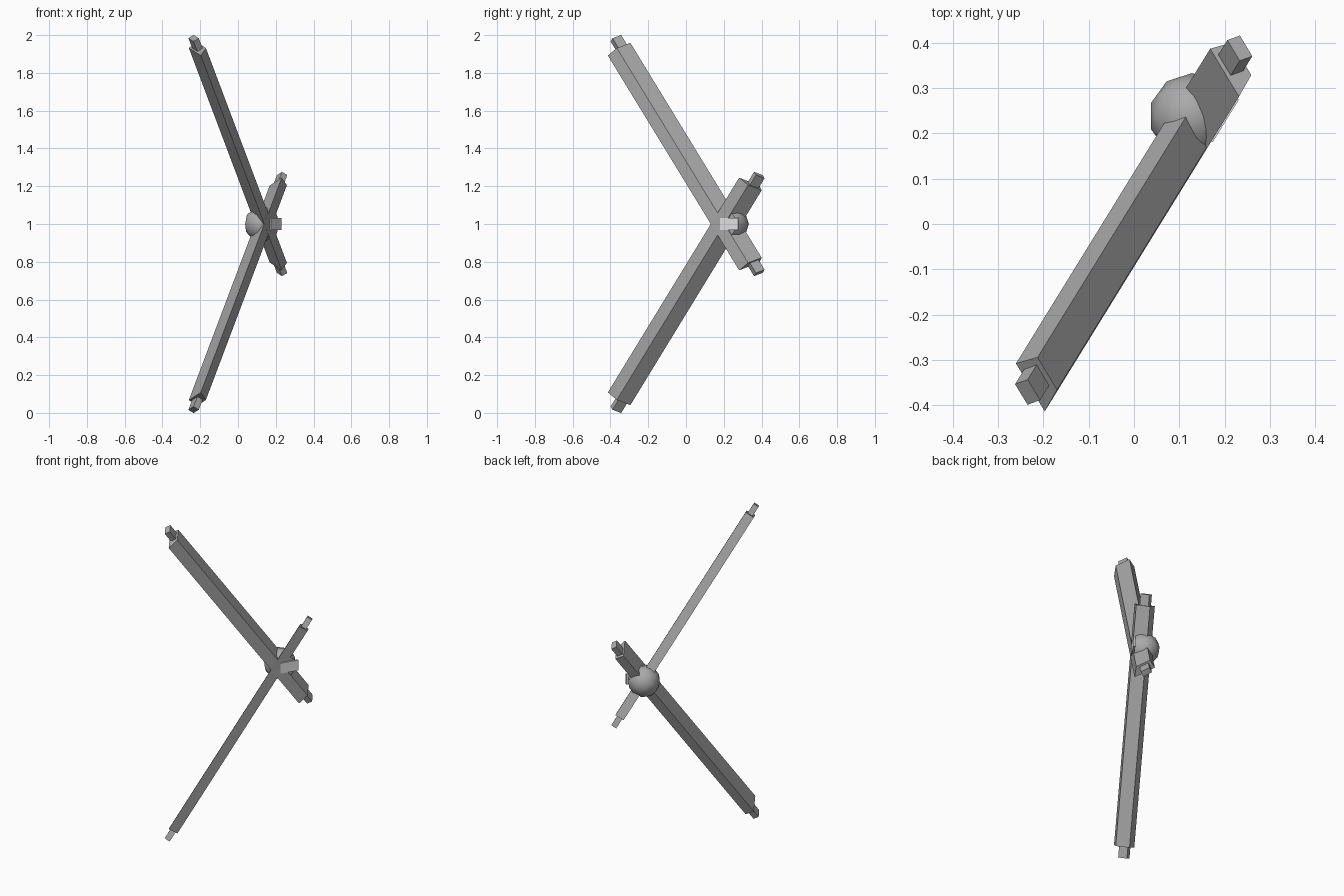
import bpy, bmesh, math
from mathutils import Vector

if "Cube" in bpy.data.objects:
    bpy.data.objects.remove(bpy.data.objects["Cube"])

# Frame of the crossed bars: H runs along the bars on the ground, N across them
H = Vector((0.525, 0.851, 0)).normalized()
N = Vector((H.y, -H.x, 0))
Z = Vector((0, 0, 1))


def material(name, value):
    m = bpy.data.materials.new(name)
    m.diffuse_color = (value, value, value, 1)
    m.use_nodes = True
    m.node_tree.nodes["Principled BSDF"].inputs["Base Color"].default_value = m.diffuse_color
    return m


GREY = material("mid grey", 0.40)
WHITE = material("white", 0.95)


def finish(bm, name, mat):
    bmesh.ops.recalc_face_normals(bm, faces=bm.faces)
    me = bpy.data.meshes.new(name)
    bm.to_mesh(me)
    bm.free()
    me.materials.append(mat)
    ob = bpy.data.objects.new(name, me)
    bpy.context.collection.objects.link(ob)
    return ob


def prism(name, mat, start, end, section, a, b, flip=False):
    """Extrude a section (coordinates along a and b) from start to end."""
    bm = bmesh.new()
    rings = []
    for c in (start, end):
        ring = []
        for s, t in section:
            p = c + a * s + b * t
            if flip:
                p.z = 2 - p.z
            ring.append(bm.verts.new(p))
        rings.append(ring)
    k = len(section)
    for r in rings:
        bm.faces.new(r)
    for i in range(k):
        j = (i + 1) % k
        bm.faces.new((rings[0][i], rings[0][j], rings[1][j], rings[1][i]))
    return finish(bm, name, mat)


# Bar axis and its rolled cross-section axes
top = H * -0.404 + Z * 1.929
low = H * 0.4125 + Z * 0.792
axis = (top - low).normalized()
up = N.cross(axis)
if up.z < 0:
    up = -up
roll = math.radians(32.5)
E1 = N * math.cos(roll) - up * math.sin(roll)
E2 = N * math.sin(roll) + up * math.cos(roll)

bar_section = [(-0.054, -0.027), (-0.050, 0.029), (0.038, 0.029), (0.076, -0.027)]
peg_section = [(-0.034, -0.017), (-0.034, 0.017), (0.022, 0.017), (0.022, -0.017)]

# Two crossed bars with a peg on each end, mirrored about the mid height
for side, flip in (("falling", False), ("rising", True)):
    prism(side + "_bar", GREY, low, top, bar_section, E1, E2, flip)
    prism(side + "_near_peg", GREY, top - axis * 0.01, top + axis * 0.065,
          peg_section, E1, E2, flip)
    prism(side + "_far_peg", GREY, low + axis * 0.01, low - axis * 0.065,
          peg_section, E1, E2, flip)

# Ball joint behind the crossing, cut flat on the front side
bm = bmesh.new()
bmesh.ops.create_icosphere(bm, subdivisions=2, radius=0.095)
bmesh.ops.translate(bm, verts=bm.verts, vec=H * 0.27 - N * 0.016 + Z)
cut = bmesh.ops.bisect_plane(bm, geom=bm.verts[:] + bm.edges[:] + bm.faces[:],
                             plane_co=N * 0.044, plane_no=N, clear_outer=True)
edges = [e for e in cut["geom_cut"] if isinstance(e, bmesh.types.BMEdge)]
bmesh.ops.holes_fill(bm, edges=edges, sides=0)
ball = finish(bm, "ball_joint", GREY)
bpy.context.view_layer.objects.active = ball
ball.select_set(True)
bpy.ops.object.shade_smooth_by_angle(angle=math.radians(40))

# Pale plate on the front of the crossing
prism("crossing_plate", WHITE, H * 0.30 + Z + N * 0.044, H * 0.30 + Z + N * 0.053,
      [(-0.055, -0.033), (0.055, -0.033), (0.055, 0.033), (-0.055, 0.033)], H, Z)
